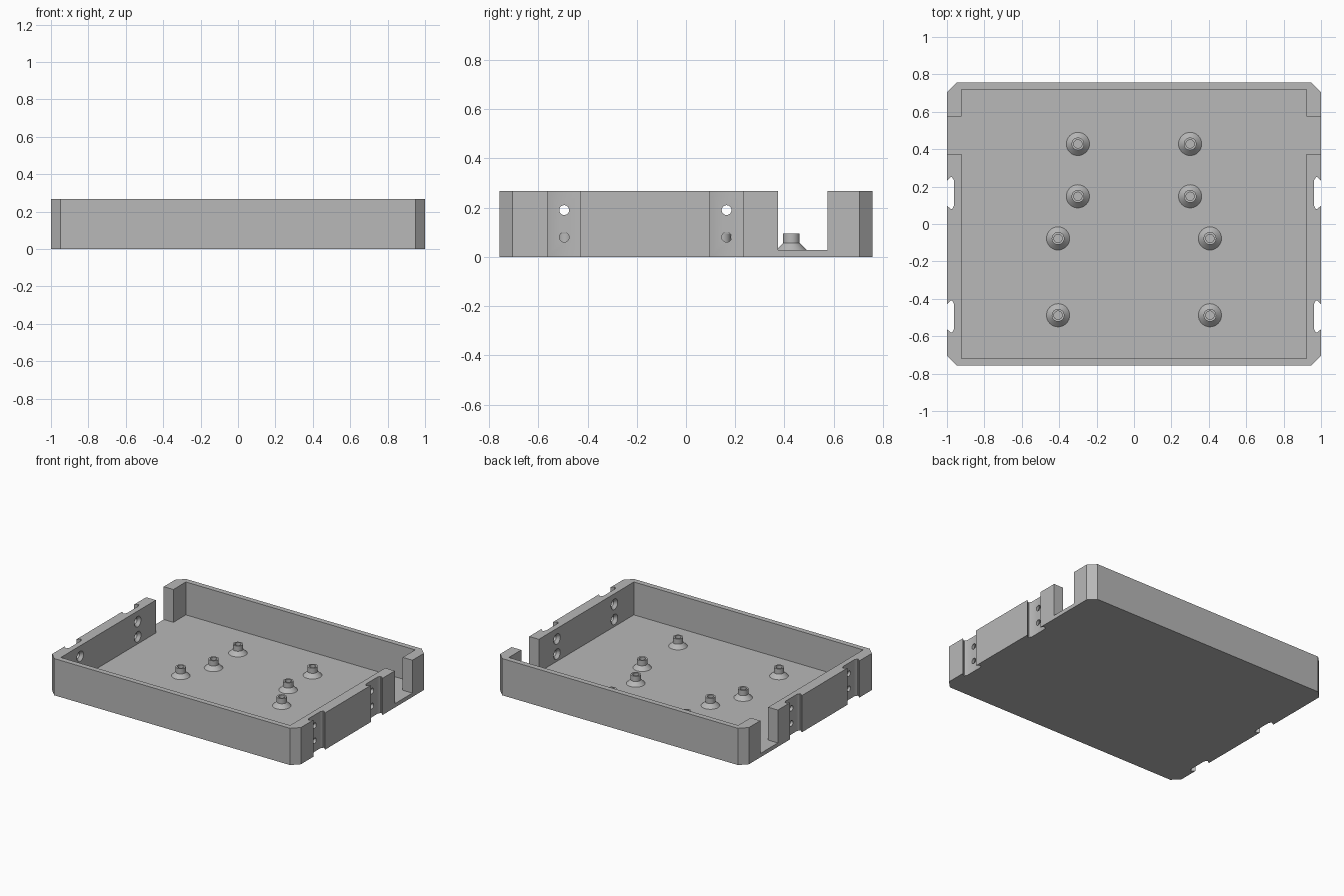
import bpy, bmesh, math
from mathutils import Matrix

cube = bpy.data.objects.get("Cube")
if cube:
    bpy.data.objects.remove(cube, do_unlink=True)

grey = bpy.data.materials.new("plain grey")
grey.use_nodes = True
color = (0.48, 0.48, 0.48, 1)
grey.diffuse_color = color
grey.node_tree.nodes["Principled BSDF"].inputs["Base Color"].default_value = color

HEIGHT, FLOOR = 0.267, 0.028
HALF_X, HALF_Y, CHAMFER = 1.0, 0.757, 0.052
IN_X, IN_Y = 0.922, 0.718
SLOT_Y = (-0.495, 0.165)      # slots and screw holes along each side wall
HOLE_Z = (0.08, 0.19)
GAP = (0.373, 0.575)          # cable opening in each side wall


def make_object(name, bm):
    bmesh.ops.recalc_face_normals(bm, faces=bm.faces)
    mesh = bpy.data.meshes.new(name)
    bm.to_mesh(mesh)
    bm.free()
    mesh.materials.append(grey)
    obj = bpy.data.objects.new(name, mesh)
    bpy.context.collection.objects.link(obj)
    return obj


def select_only(obj):
    bpy.ops.object.select_all(action='DESELECT')
    obj.select_set(True)
    bpy.context.view_layer.objects.active = obj


def prism(name, outline, z0, z1):
    bm = bmesh.new()
    face = bm.faces.new([bm.verts.new((x, y, z0)) for x, y in outline])
    top = bmesh.ops.extrude_face_region(bm, geom=[face])["geom"]
    verts = [v for v in top if isinstance(v, bmesh.types.BMVert)]
    bmesh.ops.translate(bm, verts=verts, vec=(0, 0, z1 - z0))
    return make_object(name, bm)


def lathe(name, profile, steps, matrix):
    bm = bmesh.new()
    verts = [bm.verts.new((r, 0, z)) for r, z in profile]
    edges = [bm.edges.new(pair) for pair in zip(verts, verts[1:])]
    bmesh.ops.spin(bm, geom=verts + edges, axis=(0, 0, 1), cent=(0, 0, 0),
                   angle=math.tau, steps=steps)
    bmesh.ops.remove_doubles(bm, verts=bm.verts, dist=1e-5)
    bmesh.ops.transform(bm, matrix=matrix, verts=bm.verts)
    return make_object(name, bm)


def cut(target, cutter):
    mod = target.modifiers.new("cut", 'BOOLEAN')
    mod.operation, mod.solver, mod.object = 'DIFFERENCE', 'EXACT', cutter
    select_only(target)
    bpy.ops.object.modifier_apply(modifier=mod.name)
    bpy.data.objects.remove(cutter, do_unlink=True)


def both_sides(right_half):
    # Close a +x outline with its mirror image
    return right_half + [(-x, y) for x, y in reversed(right_half)]


# Tray body: chamfered outline with undercut slots in the side walls
slot = [(0, -0.067), (0.02, -0.085), (0.028, -0.085), (0.038, -0.066)]
slot += [(d, -w) for d, w in reversed(slot)]
half = [(HALF_X - CHAMFER, -HALF_Y), (HALF_X, -HALF_Y + CHAMFER)]
for y in SLOT_Y:
    half += [(HALF_X - depth, y + w) for depth, w in slot]
half += [(HALF_X, HALF_Y - CHAMFER), (HALF_X - CHAMFER, HALF_Y)]
tray = prism("tray", both_sides(half), 0, HEIGHT)

# Cavity together with the cable openings
cavity = [(IN_X, -IN_Y), (IN_X, GAP[0]), (1.1, GAP[0]),
          (1.1, GAP[1]), (IN_X, GAP[1]), (IN_X, IN_Y)]
cut(tray, prism("cavity_cutter", both_sides(cavity), FLOOR, HEIGHT + 0.1))

# Countersunk screw holes through the side walls
bore = [(0, 0.88), (0.038, 0.88), (0.038, IN_X), (0.02, 0.942), (0.02, 1.1), (0, 1.1)]
for side in (-1, 1):
    for y in SLOT_Y:
        for z in HOLE_Z:
            place = Matrix.Translation((0, y, z)) @ Matrix.Rotation(side * math.pi / 2, 4, 'Y')
            cut(tray, lathe("hole_cutter", bore, 24, place))
select_only(tray)
bpy.ops.object.shade_smooth_by_angle(angle=math.radians(30))

# Hollow standoffs with flared feet
post = [(0, FLOOR - 0.01), (0.062, FLOOR - 0.01), (0.062, FLOOR), (0.034, 0.056),
        (0.034, 0.094), (0.022, 0.094), (0.022, 0.036), (0, 0.036)]
for x, y in ((0.3, 0.428), (0.3, 0.148), (0.406, -0.077), (0.406, -0.488)):
    for side, label in ((1, "left"), (-1, "right")):
        standoff = lathe("standoff_" + label, post, 32, Matrix.Translation((side * x, y, 0)))
        select_only(standoff)
        bpy.ops.object.shade_smooth_by_angle(angle=math.radians(30))
